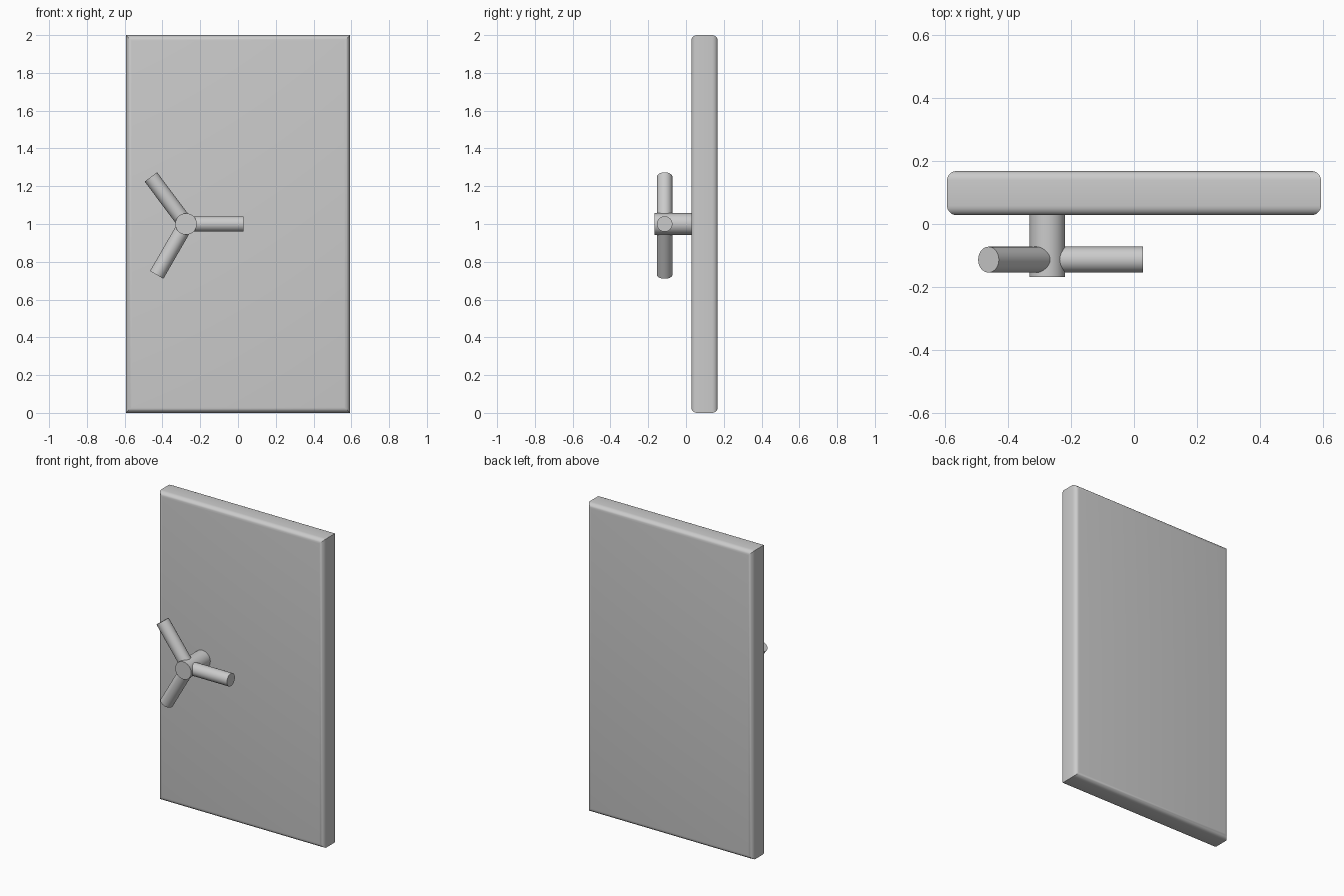
import bpy, bmesh, math
from mathutils import Vector

if "Cube" in bpy.data.objects:
    bpy.data.objects.remove(bpy.data.objects["Cube"])


def smooth(obj, angle=35):
    bpy.ops.object.select_all(action='DESELECT')
    obj.select_set(True)
    bpy.context.view_layer.objects.active = obj
    bpy.ops.object.shade_smooth_by_angle(angle=math.radians(angle))


def rod(name, start, end, radius):
    a, b = Vector(start), Vector(end)
    bpy.ops.mesh.primitive_cylinder_add(vertices=32, radius=radius,
                                        depth=(b - a).length, location=(a + b) / 2)
    obj = bpy.context.object
    obj.name = name
    obj.rotation_euler = (b - a).to_track_quat('Z', 'Y').to_euler()
    smooth(obj)
    return obj


# Door slab: only the rims of the front and back faces are rounded
mesh = bpy.data.meshes.new("door_panel")
door = bpy.data.objects.new("door_panel", mesh)
bpy.context.collection.objects.link(door)
bm = bmesh.new()
bmesh.ops.create_cube(bm, size=1)
bmesh.ops.scale(bm, vec=(1.186, 0.14, 2.0), verts=bm.verts)
bmesh.ops.translate(bm, vec=(0, 0.098, 1.0), verts=bm.verts)
rims = [e for e in bm.edges if abs(e.verts[0].co.y - e.verts[1].co.y) < 1e-4]
bmesh.ops.bevel(bm, geom=rims, offset=0.03, segments=5, profile=0.5, affect='EDGES')
bm.to_mesh(mesh)
bm.free()
smooth(door)

# Handle hub standing out from the door
hub_x, hub_z, spoke_y = -0.275, 1.0, -0.113
rod("handle_hub", (hub_x, -0.168, hub_z), (hub_x, 0.05, hub_z), 0.057)

# Three handle spokes
for i, (deg, length) in enumerate([(0, 0.303), (126.8, 0.311), (240, 0.311)]):
    t = math.radians(deg)
    tip = (hub_x + length * math.cos(t), spoke_y, hub_z + length * math.sin(t))
    rod(f"handle_spoke_{i + 1}", (hub_x, spoke_y, hub_z), tip, 0.041)
